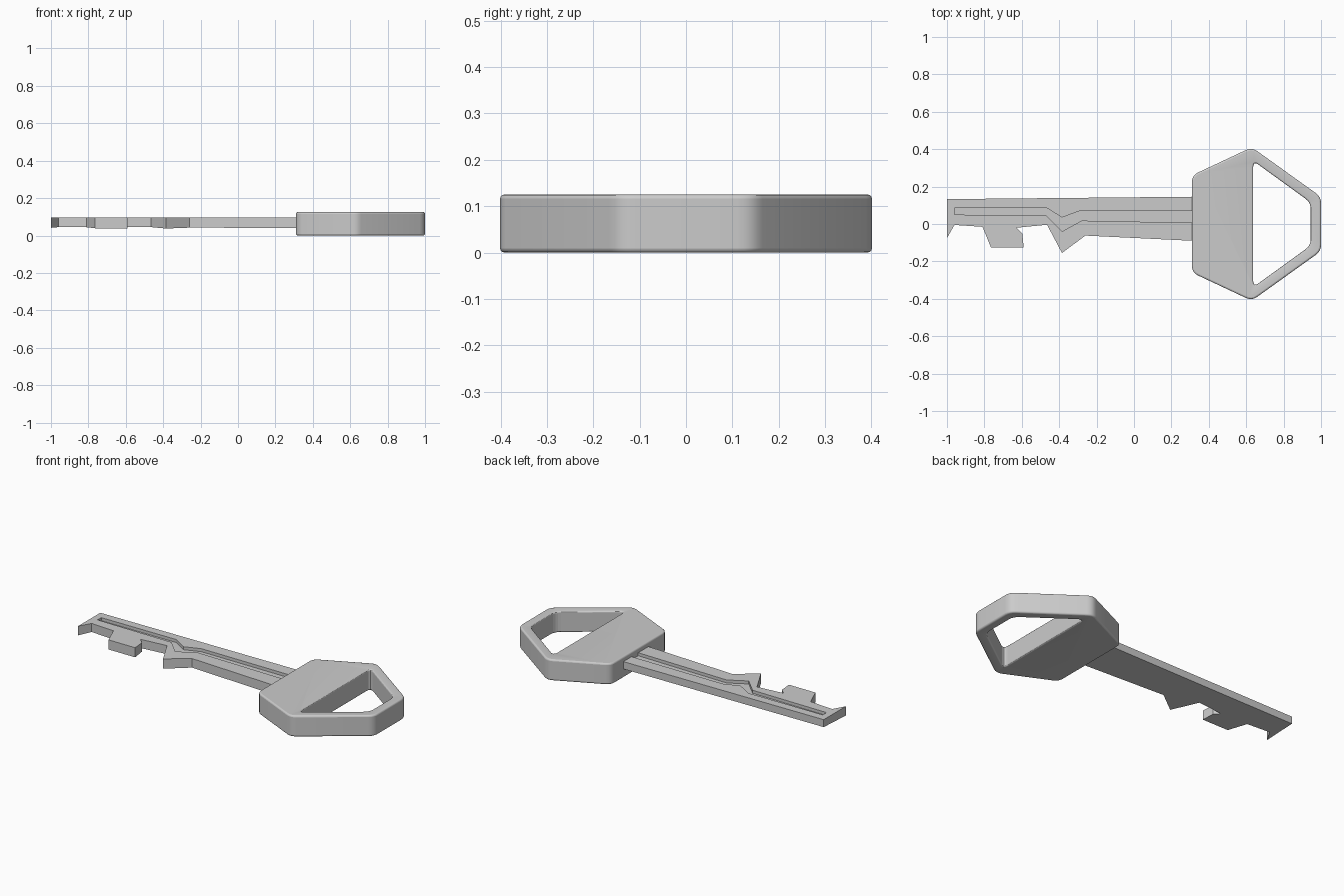
import bpy, bmesh
from mathutils import Vector

if "Cube" in bpy.data.objects:
    bpy.data.objects.remove(bpy.data.objects["Cube"])


def prism(name, outline, z0, z1, tilt=0.0):
    """Extrude an outline from z0 to z1; tilt slopes the underside along y."""
    bm = bmesh.new()
    low = [bm.verts.new((x, y, z0 + tilt * y)) for x, y in outline]
    top = [bm.verts.new((x, y, z1)) for x, y in outline]
    n = len(outline)
    bm.faces.new(low[::-1])
    bm.faces.new(top)
    for i in range(n):
        bm.faces.new((low[i], low[(i + 1) % n], top[(i + 1) % n], top[i]))
    bmesh.ops.recalc_face_normals(bm, faces=bm.faces)
    me = bpy.data.meshes.new(name)
    bm.to_mesh(me)
    bm.free()
    ob = bpy.data.objects.new(name, me)
    bpy.context.collection.objects.link(ob)
    return ob


def rounded(points, radius, steps=4):
    """Round every corner of a polygon with a small quadratic arc."""
    out = []
    n = len(points)
    for i in range(n):
        p = Vector(points[i])
        a = p + (Vector(points[i - 1]) - p).normalized() * radius
        b = p + (Vector(points[(i + 1) % n]) - p).normalized() * radius
        for k in range(steps + 1):
            t = k / steps
            out.append(tuple(a * (1 - t) ** 2 + p * (2 * t * (1 - t)) + b * t * t))
    return out


def mirrored(half):
    """Complete an outline symmetric about y = 0."""
    return half + [(x, -y) for x, y in reversed(half)]


def cut(ob, cutter):
    mod = ob.modifiers.new("cut", 'BOOLEAN')
    mod.operation = 'DIFFERENCE'
    mod.solver = 'EXACT'
    mod.object = cutter
    cutter.hide_render = True
    cutter.hide_viewport = True
    cutter.display_type = 'WIRE'


# Bow (handle) with its ring opening
bow = prism("bow", rounded(mirrored([(1.0, -0.145), (0.63, -0.41), (0.31, -0.26)]), 0.035), 0.0, 0.125)
opening = prism("bow_opening_cutter",
                rounded(mirrored([(0.945, -0.115), (0.637, -0.338)]), 0.035), -0.1, 0.3)
cut(bow, opening)
bev = bow.modifiers.new("soft_edges", 'BEVEL')
bev.width = 0.009
bev.segments = 3
bev.limit_method = 'ANGLE'
bev.angle_limit = 1.0

# Blade with the bitting along its front edge
blade = prism("blade", [
    (-1.0, 0.133), (-1.0, -0.075), (-0.96, -0.005), (-0.81, -0.015),
    (-0.765, -0.125), (-0.59, -0.125), (-0.597, -0.05), (-0.628, -0.02),
    (-0.465, -0.004), (-0.385, -0.155), (-0.26, -0.062), (0.34, -0.091),
    (0.34, 0.146)], 0.045, 0.096, tilt=0.05)

# Warding groove along the top face
groove = prism("groove_cutter", [
    (-0.96, 0.05), (-0.47, 0.045), (-0.385, -0.04), (-0.28, 0.018), (0.4, 0.005),
    (0.4, 0.068), (-0.29, 0.07), (-0.385, 0.035), (-0.47, 0.088), (-0.96, 0.085)],
    0.078, 0.2)
cut(blade, groove)

# Smooth the bow while keeping its corners sharp
bpy.ops.object.select_all(action='DESELECT')
bow.select_set(True)
bpy.context.view_layer.objects.active = bow
bpy.ops.object.shade_smooth_by_angle(angle=0.6)
